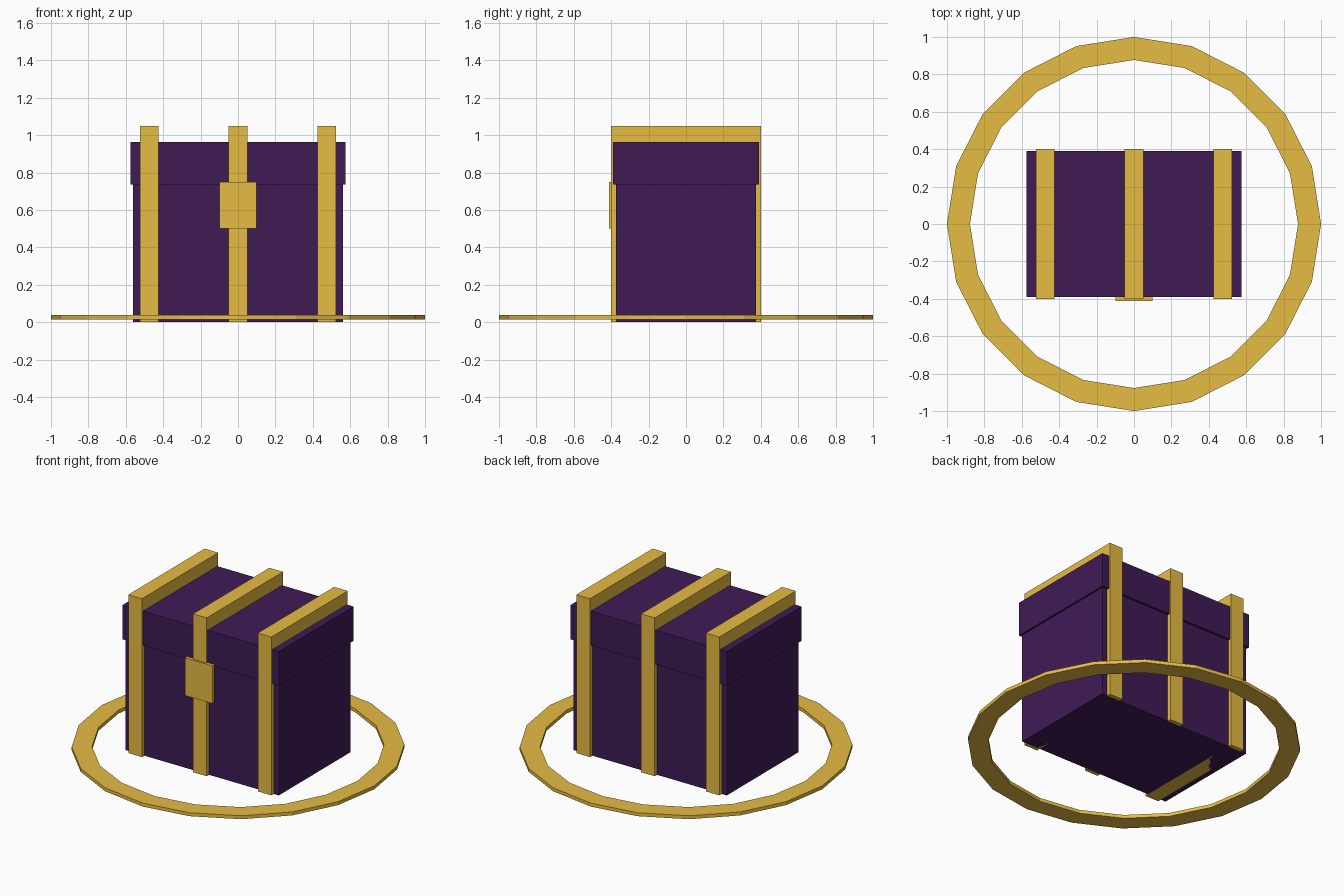
import bpy, bmesh
from math import cos, sin, tau

cube = bpy.data.objects.get("Cube")
if cube:
    bpy.data.objects.remove(cube, do_unlink=True)


def material(name, rgb):
    m = bpy.data.materials.new(name)
    m.use_nodes = True
    m.diffuse_color = (*rgb, 1)
    bsdf = next(n for n in m.node_tree.nodes if n.type == "BSDF_PRINCIPLED")
    bsdf.inputs["Base Color"].default_value = (*rgb, 1)
    return m


gold = material("gold", (0.84, 0.53, 0.06))
purple = material("dark purple", (0.05, 0.011, 0.091))


def add_object(name, bm, mat):
    bmesh.ops.recalc_face_normals(bm, faces=bm.faces)
    mesh = bpy.data.meshes.new(name)
    bm.to_mesh(mesh)
    bm.free()
    mesh.materials.append(mat)
    obj = bpy.data.objects.new(name, mesh)
    bpy.context.collection.objects.link(obj)
    return obj


def box(name, mat, x, y, z):
    """Box from (min, max) ranges on each axis."""
    bm = bmesh.new()
    bmesh.ops.create_cube(bm, size=1)
    for v in bm.verts:
        v.co = [(a + b) / 2 + c * (b - a) for c, (a, b) in zip(v.co, (x, y, z))]
    return add_object(name, bm, mat)


def ring(name, mat, inner, outer, z, sides):
    """Flat polygonal ring with a rectangular section."""
    bm = bmesh.new()
    section = [(inner, z[0]), (outer, z[0]), (outer, z[1]), (inner, z[1])]
    loops = [[bm.verts.new((r * cos(tau * i / sides), r * sin(tau * i / sides), h))
              for r, h in section] for i in range(sides)]
    for i in range(sides):
        a, b = loops[i], loops[(i + 1) % sides]
        for j in range(4):
            k = (j + 1) % 4
            bm.faces.new((a[j], b[j], b[k], a[k]))
    return add_object(name, bm, mat)


# Chest body and overhanging lid
box("chest_body", purple, (-0.562, 0.562), (-0.375, 0.375), (0, 0.74))
box("chest_lid", purple, (-0.575, 0.575), (-0.39, 0.39), (0.737, 0.964))

# Three bands wrapping the chest
for side, x in (("right", -0.475), ("middle", 0), ("left", 0.475)):
    box(side + "_band", gold, (x - 0.05, x + 0.05), (-0.4, 0.4), (0, 1.05))

# Clasp plate on the front
box("clasp", gold, (-0.1, 0.1), (-0.412, -0.387), (0.5, 0.75))

# Ring around the base
ring("ground_ring", gold, 0.877, 1.0, (0.015, 0.038), 20)
